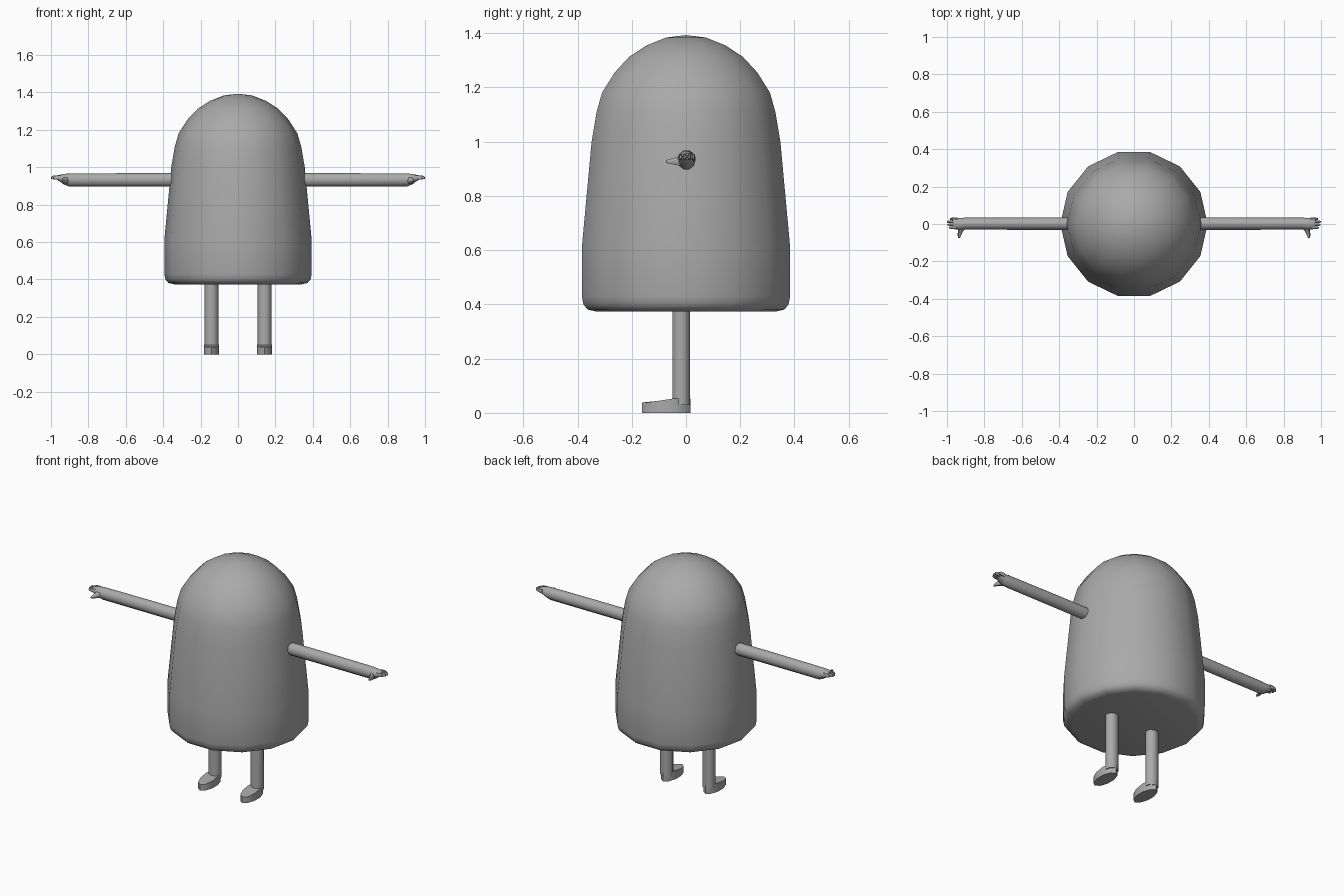
import bpy
import bmesh
from math import cos, sin, pi, radians
from mathutils import Vector

cube = bpy.data.objects.get("Cube")
if cube:
    bpy.data.objects.remove(cube, do_unlink=True)

GREY = (0.4, 0.4, 0.4, 1)
mat = bpy.data.materials.new("plain grey")
mat.use_nodes = True
mat.diffuse_color = GREY
mat.node_tree.nodes["Principled BSDF"].inputs["Base Color"].default_value = GREY


def loft(name, sections, u, v, sides, sharp=180, turn=0.0):
    """Skin elliptical rings; each section is (centre, radius along u, radius along v)."""
    u, v = Vector(u), Vector(v)
    bm = bmesh.new()
    rings = []
    for centre, ru, rv in sections:
        angles = [2 * pi * (i + turn) / sides for i in range(sides)]
        rings.append([bm.verts.new(Vector(centre) + u * ru * cos(a) + v * rv * sin(a))
                      for a in angles])
    for low, high in zip(rings, rings[1:]):
        for i in range(sides):
            j = (i + 1) % sides
            bm.faces.new((low[i], low[j], high[j], high[i]))
    bm.faces.new(rings[0][::-1])
    bm.faces.new(rings[-1])
    bmesh.ops.remove_doubles(bm, verts=bm.verts, dist=0.0002)
    bmesh.ops.recalc_face_normals(bm, faces=bm.faces)
    mesh = bpy.data.meshes.new(name)
    bm.to_mesh(mesh)
    bm.free()
    mesh.materials.append(mat)
    mesh.shade_smooth()
    mesh.set_sharp_from_angle(angle=radians(sharp))
    obj = bpy.data.objects.new(name, mesh)
    bpy.context.collection.objects.link(obj)
    return obj


X, Y, Z = (1, 0, 0), (0, 1, 0), (0, 0, 1)

# Bell-shaped body: (radius, height)
profile = [(0.34, 0.374), (0.372, 0.381), (0.388, 0.4), (0.394, 0.43), (0.394, 0.61),
           (0.376, 0.8), (0.357, 1.0), (0.338, 1.11), (0.318, 1.18), (0.27, 1.255),
           (0.215, 1.313), (0.15, 1.355), (0.075, 1.384), (0.0, 1.393)]
loft("body", [((0, 0, z), r, r) for r, z in profile], X, Y, 14)

for side, s in (("left", 1), ("right", -1)):
    # Arm tapering through the wrist into the palm
    arm = [(0.345, 0.002, 0.933, 0.034, 0.037), (0.6, 0.002, 0.933, 0.033, 0.037),
           (0.905, 0.002, 0.932, 0.032, 0.036), (0.93, 0.0, 0.936, 0.032, 0.03),
           (0.955, 0.002, 0.942, 0.031, 0.018), (0.968, 0.003, 0.945, 0.027, 0.012)]
    loft(side + "_arm", [((s * x, y, z), ry, rz) for x, y, z, ry, rz in arm], Y, Z, 10, 50)

    # Four short fingers
    for n, (y, tip) in enumerate([(-0.02, 0.988), (-0.004, 0.998),
                                  (0.012, 1.0), (0.027, 0.985)]):
        finger = [((s * 0.945, y, 0.943), 0.008, 0.014),
                  ((s * (tip - 0.012), y, 0.945), 0.007, 0.011),
                  ((s * tip, y, 0.943), 0.004, 0.006)]
        loft(f"{side}_finger_{n + 1}", finger, Y, Z, 6, 60)

    # Thumb reaching forward
    thumb = [((s * 0.918, -0.018, 0.93), 0.02, 0.022), ((s * 0.929, -0.042, 0.928), 0.013, 0.015),
             ((s * 0.934, -0.062, 0.927), 0.009, 0.009), ((s * 0.935, -0.074, 0.927), 0.005, 0.006)]
    loft(side + "_thumb", thumb, X, Z, 6, 60)

    # Leg
    x = s * 0.142
    leg = [((x, -0.018, z), 0.037, 0.034) for z in (0.03, 0.376)]
    loft(side + "_leg", leg, X, Y, 10, 50)

    # Foot: rounded outline raised into a wedge that climbs towards the ankle
    foot = loft(side + "_foot", [((x, -0.073, z), 0.042, 0.09) for z in (0, 0.036)],
                X, Y, 10, 40, 0.5)
    for vert in foot.data.vertices:
        if vert.co.z > 0.01:
            vert.co.z = 0.038 + 0.015 * min(1, max(0, (vert.co.y + 0.14) / 0.09))
    foot.data.update()
